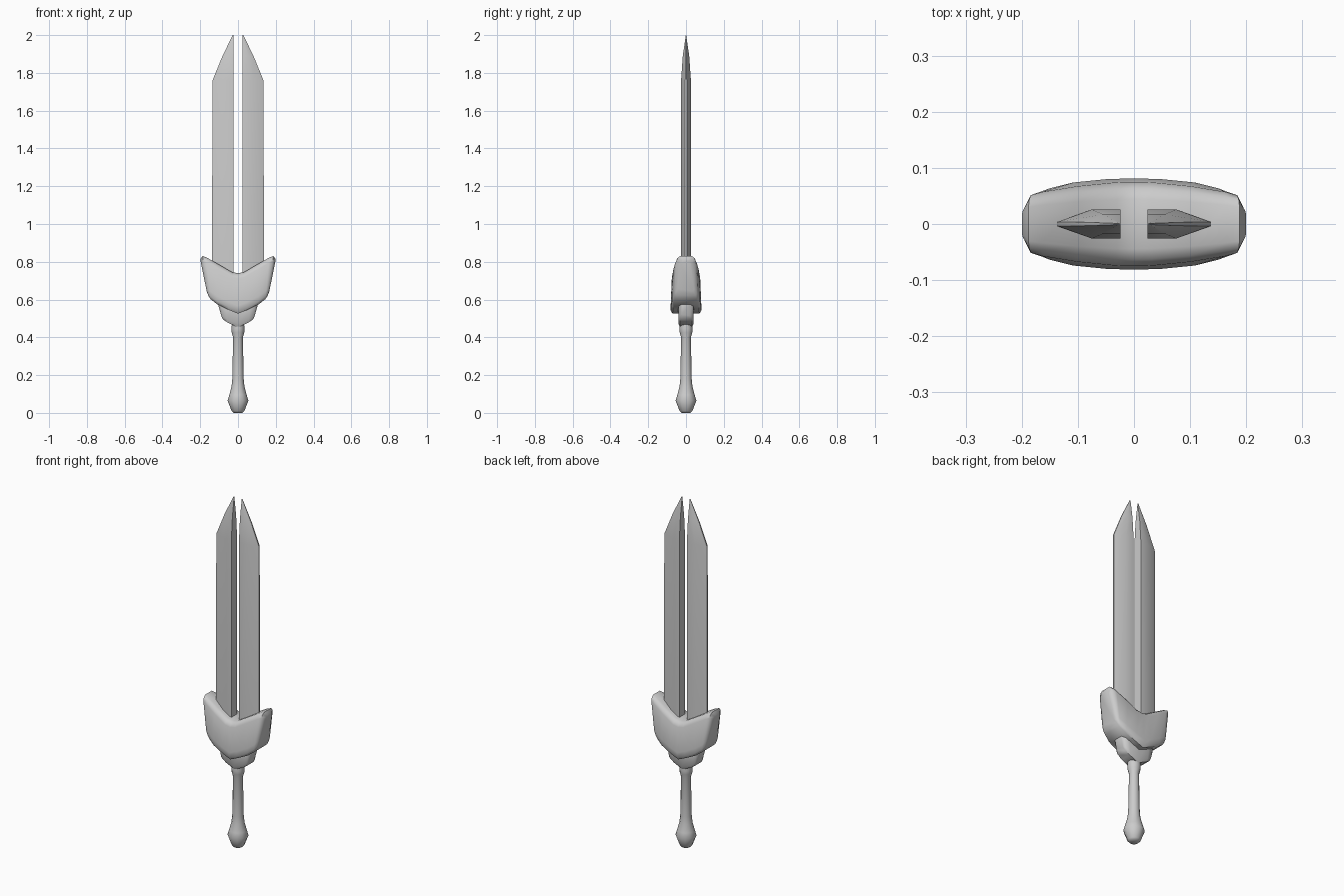
import bpy, bmesh, math

if "Cube" in bpy.data.objects:
    bpy.data.objects.remove(bpy.data.objects["Cube"])


def loft(name, rings, angle=35):
    """Skin a list of equal-length closed rings, cap both ends."""
    bm = bmesh.new()
    vr = [[bm.verts.new(p) for p in r] for r in rings]
    n = len(rings[0])
    for a, b in zip(vr, vr[1:]):
        for i in range(n):
            j = (i + 1) % n
            bm.faces.new((a[i], a[j], b[j], b[i]))
    bm.faces.new(vr[0])
    bm.faces.new(vr[-1])
    bmesh.ops.recalc_face_normals(bm, faces=bm.faces)
    me = bpy.data.meshes.new(name)
    bm.to_mesh(me)
    bm.free()
    ob = bpy.data.objects.new(name, me)
    bpy.context.collection.objects.link(ob)
    bpy.ops.object.select_all(action='DESELECT')
    ob.select_set(True)
    bpy.context.view_layer.objects.active = ob
    bpy.ops.object.shade_smooth_by_angle(angle=math.radians(angle))
    return ob


def block(name, stations, profile):
    """Winged block: stations run from the centre outwards, mirrored in x.
    Station = top x, top z, bottom x, bottom z, top half depth, bottom half depth."""
    def ring(s, side):
        tx, tz, bx, bz, wt, wb = s
        half = [(side * (tx + (bx - tx) * t), f * (wt + (wb - wt) * t),
                 tz + (bz - tz) * t) for t, f in profile]
        return half + [(x, -y, z) for x, y, z in reversed(half)]
    rings = [ring(s, -1) for s in reversed(stations[1:])] + [ring(s, 1) for s in stations]
    return loft(name, rings, 50)


# Twin blades: flat inner side, bevelled outer edge, pointed tip
levels = [  # z, ridge x, outer x, half thickness, half edge thickness
    (0.62, 0.075, 0.138, 0.026, 0.004),
    (1.76, 0.075, 0.135, 0.026, 0.004),
    (1.89, 0.055, 0.082, 0.017, 0.003),
    (2.00, 0.026, 0.028, 0.001, 0.001)]
for label, s in (("right_blade", 1), ("left_blade", -1)):
    loft(label, [[(s * x, y, z) for x, y in
                  ((0.024, -t), (xm, -t), (xo, -e), (xo, e), (xm, t), (0.024, t))]
                 for z, xm, xo, t, e in levels], 30)

# V-shaped guard
block("guard", [
    (0.00, 0.740, 0.00, 0.525, 0.074, 0.083),
    (0.03, 0.744, 0.05, 0.546, 0.073, 0.082),
    (0.10, 0.785, 0.11, 0.575, 0.066, 0.076),
    (0.165, 0.822, 0.145, 0.602, 0.056, 0.066),
    (0.188, 0.831, 0.158, 0.622, 0.050, 0.060),
    (0.200, 0.812, 0.166, 0.645, 0.026, 0.042)],
    [(0, 0.6), (0.04, 0.85), (0.13, 1), (0.8, 1), (0.93, 0.98), (1, 0.85)])

# Smaller collar under the guard
block("collar", [
    (0.00, 0.61, 0.00, 0.453, 0.042, 0.040),
    (0.07, 0.61, 0.055, 0.478, 0.042, 0.040),
    (0.095, 0.60, 0.08, 0.495, 0.040, 0.037),
    (0.107, 0.58, 0.089, 0.515, 0.026, 0.024)],
    [(0, 0.8), (0.1, 1), (0.88, 1), (1, 0.8)])

# Turned grip with pommel
grip = [(0.024, 0.0), (0.034, 0.01), (0.055, 0.065), (0.046, 0.095), (0.034, 0.14),
        (0.030, 0.18), (0.026, 0.40), (0.033, 0.425), (0.035, 0.445), (0.030, 0.49)]
N = 12
loft("grip", [[(r * math.cos(2 * math.pi * i / N), r * math.sin(2 * math.pi * i / N), z)
               for i in range(N)] for r, z in grip], 50)
